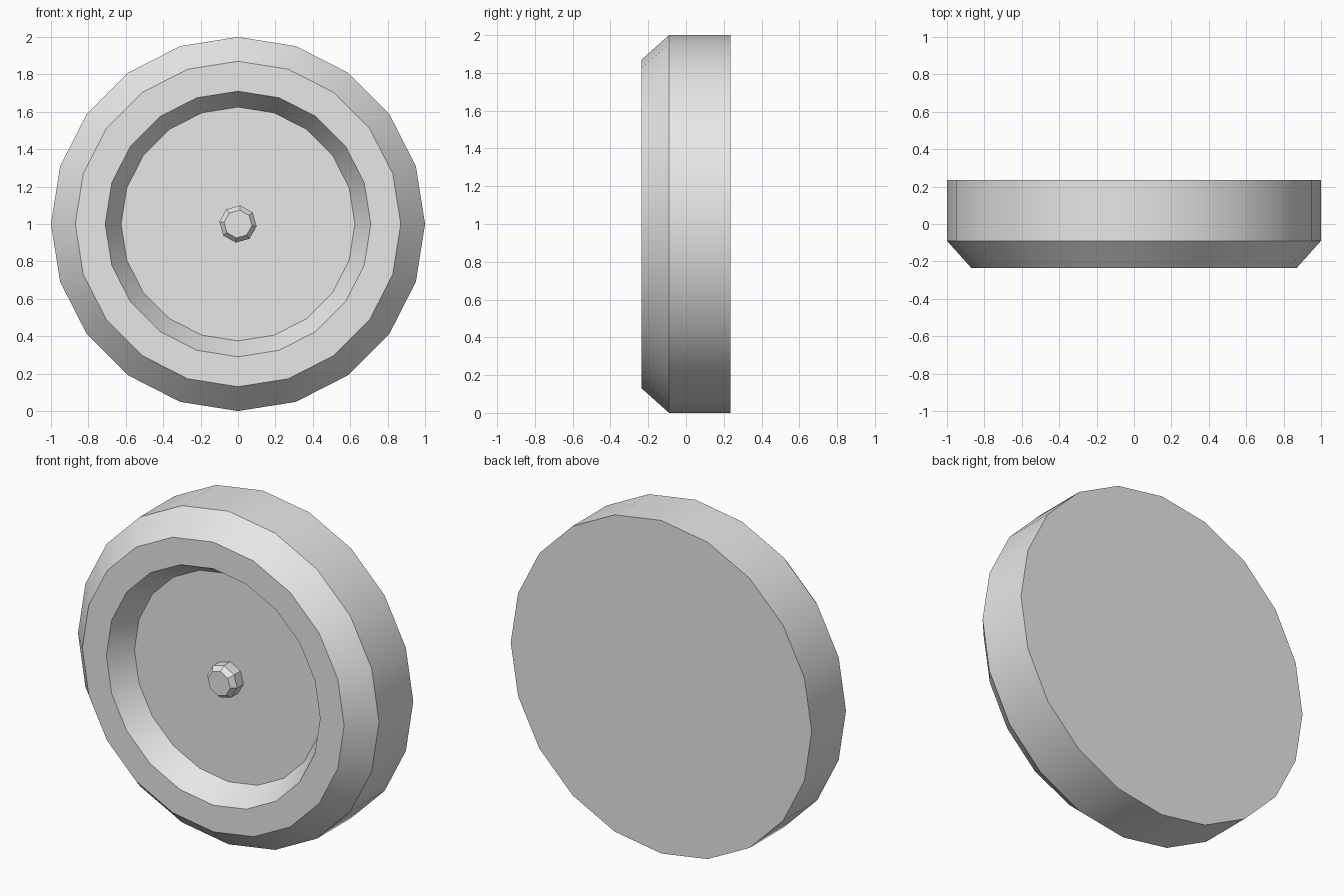
import bpy, bmesh, math

if "Cube" in bpy.data.objects:
    bpy.data.objects.remove(bpy.data.objects["Cube"])

grey = bpy.data.materials.new("light grey")
grey.diffuse_color = (0.8, 0.8, 0.8, 1)
grey.use_nodes = True
grey.node_tree.nodes["Principled BSDF"].inputs["Base Color"].default_value = grey.diffuse_color


def turned(name, profile, sides, start=0.0):
    """Lathe (radius, y) rings around the y axis at z = 1, capping both ends."""
    bm = bmesh.new()
    rings = []
    for r, y in profile:
        ring = []
        for i in range(sides):
            a = start + 2 * math.pi * i / sides
            ring.append(bm.verts.new((r * math.cos(a), y, 1 + r * math.sin(a))))
        rings.append(ring)
    for a, b in zip(rings, rings[1:]):
        for i in range(sides):
            j = (i + 1) % sides
            bm.faces.new((a[i], a[j], b[j], b[i]))
    bm.faces.new(rings[0])
    bm.faces.new(rings[-1])
    bmesh.ops.recalc_face_normals(bm, faces=bm.faces)
    mesh = bpy.data.meshes.new(name)
    bm.to_mesh(mesh)
    bm.free()
    mesh.materials.append(grey)
    obj = bpy.data.objects.new(name, mesh)
    bpy.context.collection.objects.link(obj)
    bpy.ops.object.select_all(action='DESELECT')
    obj.select_set(True)
    bpy.context.view_layer.objects.active = obj
    bpy.ops.object.shade_smooth_by_angle(angle=math.radians(30))
    return obj


# Wheel: flat back, bevelled front rim, recessed front disc
turned("wheel", [(1, 0.235), (1, -0.09), (0.87, -0.235),
                 (0.71, -0.235), (0.625, -0.09)], 20)

# Hub: small bevelled eight-sided stud in the middle of the recess
turned("hub", [(0.1, -0.08), (0.1, -0.15), (0.075, -0.18)], 8, math.radians(-7))
